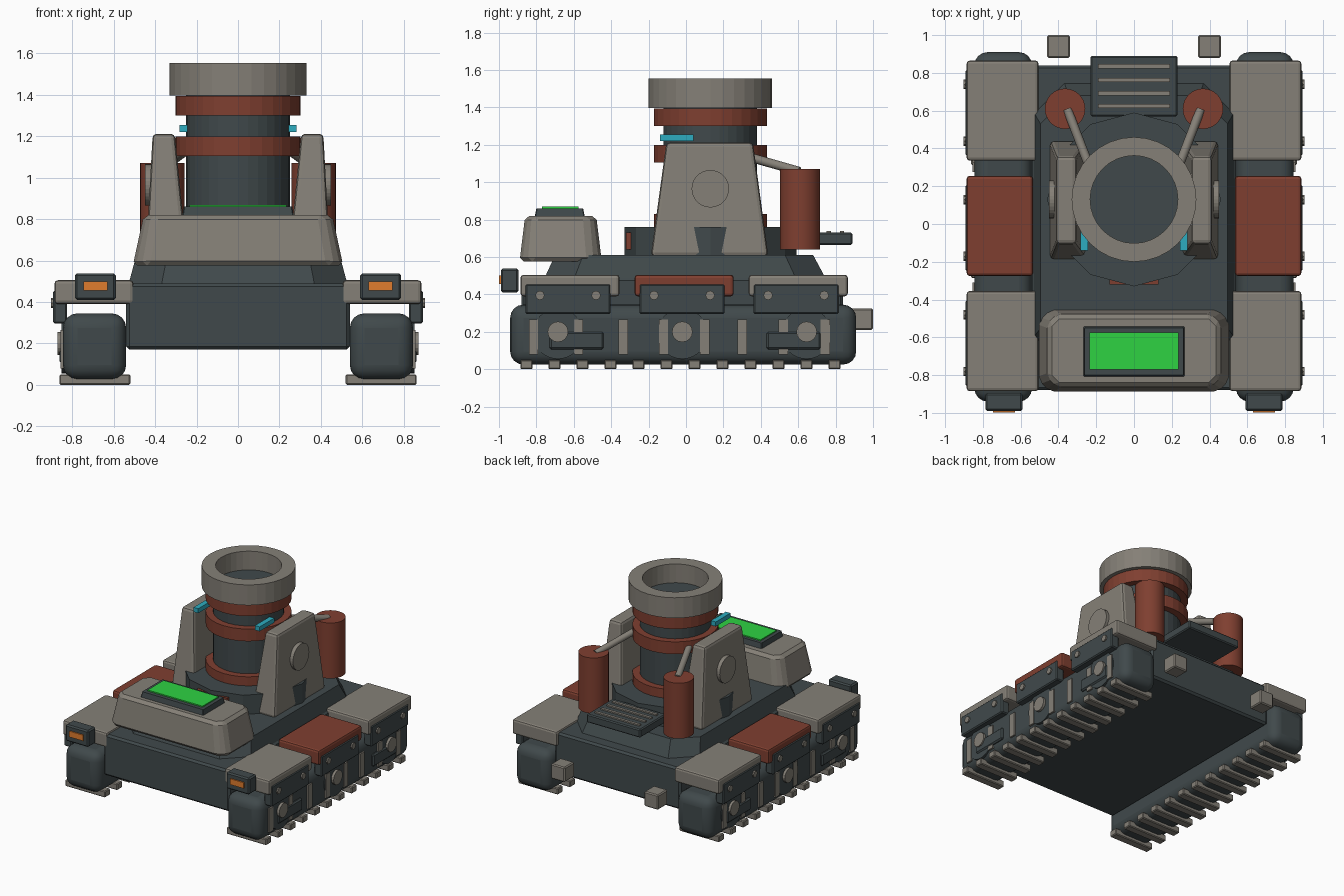
import bpy, bmesh, math
from mathutils import Vector, Matrix

if "Cube" in bpy.data.objects:
    bpy.data.objects.remove(bpy.data.objects["Cube"])


def make_mat(name, rgb):
    m = bpy.data.materials.new(name)
    lin = [((c / 255 + 0.055) / 1.055) ** 2.4 for c in rgb]
    m.diffuse_color = (*lin, 1)
    m.use_nodes = True
    m.node_tree.nodes["Principled BSDF"].inputs["Base Color"].default_value = m.diffuse_color
    return m


GRAY = make_mat("warm_gray", (133, 128, 119))
DARK = make_mat("dark_slate", (64, 73, 75))
RED = make_mat("rust_red", (127, 63, 48))
GREEN = make_mat("screen_green", (46, 210, 66))
CYAN = make_mat("cyan", (45, 172, 192))
ORANGE = make_mat("lamp_orange", (224, 124, 45))


def finish(bm, name, mat, bevel=0, seg=1, smooth=False):
    bmesh.ops.recalc_face_normals(bm, faces=bm.faces)
    me = bpy.data.meshes.new(name)
    bm.to_mesh(me)
    bm.free()
    me.materials.append(mat)
    ob = bpy.data.objects.new(name, me)
    bpy.context.collection.objects.link(ob)
    if bevel:
        b = ob.modifiers.new("bevel", 'BEVEL')
        b.width, b.segments, b.limit_method = bevel, seg, 'ANGLE'
    if smooth:
        bpy.context.view_layer.objects.active = ob
        ob.select_set(True)
        bpy.ops.object.shade_smooth_by_angle(angle=math.radians(35))
        ob.select_set(False)
    return ob


def loft(name, low, high, mat, **kw):
    """Solid between two matching point loops."""
    bm = bmesh.new()
    a = [bm.verts.new(p) for p in low]
    b = [bm.verts.new(p) for p in high]
    n = len(a)
    bm.faces.new(a)
    bm.faces.new(b)
    for i in range(n):
        j = (i + 1) % n
        bm.faces.new((a[i], a[j], b[j], b[i]))
    return finish(bm, name, mat, **kw)


def box(name, x, y, z, mat, side=1, **kw):
    def ring(h):
        return [(side * x[i], y[j], h) for i, j in ((0, 0), (1, 0), (1, 1), (0, 1))]
    return loft(name, ring(z[0]), ring(z[1]), mat, **kw)


def rod(name, p, q, r, mat, sides=32, **kw):
    """Cylinder from p to q."""
    p, q = Vector(p), Vector(q)
    bm = bmesh.new()
    rot = (q - p).to_track_quat('Z', 'Y').to_matrix().to_4x4()
    bmesh.ops.create_cone(bm, cap_ends=True, segments=sides, radius1=r, radius2=r,
                          depth=(q - p).length,
                          matrix=Matrix.Translation((p + q) / 2) @ rot)
    return finish(bm, name, mat, **kw)


def octagon(x, y0, y1, c, z):
    return [(-x + c, y0, z), (x - c, y0, z), (x, y0 + c, z), (x, y1 - c, z),
            (x - c, y1, z), (-x + c, y1, z), (-x, y1 - c, z), (-x, y0 + c, z)]


CY = 0.13  # barrel axis

# Hull and deck
box("hull", (-0.54, 0.54), (-0.88, 0.84), (0.17, 0.49), DARK, bevel=0.015)
loft("deck", octagon(0.53, -0.76, 0.75, 0.16, 0.48),
     octagon(0.495, -0.70, 0.68, 0.15, 0.61), DARK)

# Front console and screen
loft("console", octagon(0.508, -0.89, -0.45, 0.06, 0.575),
     octagon(0.455, -0.86, -0.48, 0.05, 0.82), GRAY, bevel=0.022)
loft("screen_frame", octagon(0.27, -0.81, -0.54, 0.005, 0.81),
     octagon(0.262, -0.80, -0.55, 0.005, 0.86), DARK)
box("screen", (-0.235, 0.235), (-0.77, -0.575), (0.86, 0.869), GREEN)

# Turntable, front plate and barrel
ring12 = [(0.46 * math.sin(k * math.pi / 6), CY - 0.46 * math.cos(k * math.pi / 6))
          for k in range(12)]
loft("turntable", [(x, y, 0.60) for x, y in ring12],
     [(x, y, 0.76) for x, y in ring12], DARK)
box("turntable_plate", (-0.13, 0.13), (-0.32, -0.26), (0.64, 0.73), RED)
rod("barrel", (0, CY, 0.70), (0, CY, 1.41), 0.25, DARK)
for z0, z1 in ((0.74, 0.83), (1.105, 1.20), (1.30, 1.395)):
    rod("barrel_band", (0, CY, z0), (0, CY, z1), 0.302, RED)

# Open muzzle ring
bm = bmesh.new()
loops = []
for r, z in ((0.33, 1.397), (0.33, 1.555), (0.232, 1.555), (0.232, 1.397)):
    loops.append([bm.verts.new((r * math.cos(k * math.pi / 16),
                                CY + r * math.sin(k * math.pi / 16), z))
                  for k in range(32)])
for i in range(4):
    a, b = loops[i], loops[(i + 1) % 4]
    for k in range(32):
        j = (k + 1) % 32
        bm.faces.new((a[k], a[j], b[j], b[k]))
finish(bm, "muzzle", GRAY)

# Rear vent
box("vent", (-0.23, 0.23), (0.57, 0.89), (0.665, 0.73), DARK, bevel=0.008)
for y in (0.625, 0.692, 0.763, 0.835):
    box("vent_slat", (-0.19, 0.19), (y - 0.011, y + 0.011), (0.725, 0.74), GRAY)

for s in (-1, 1):
    # Barrel support arm with pivot disc and sight
    arm_low = [(s * 0.245, -0.188), (s * 0.445, -0.188), (s * 0.445, 0.44), (s * 0.245, 0.44)]
    arm_top = [(s * 0.305, -0.105), (s * 0.412, -0.105), (s * 0.412, 0.358), (s * 0.305, 0.358)]
    loft("support_arm", [(x, y, 0.605) for x, y in arm_low],
         [(x, y, 1.212) for x, y in arm_top], GRAY, bevel=0.02, seg=2)
    rod("pivot_disc", (s * 0.36, CY, 0.965), (s * 0.45, CY, 0.965), 0.10, GRAY)
    box("sight", (0.243, 0.283), (-0.14, 0.04), (1.22, 1.255), CYAN, s)

    # Rear tank and hose
    rod("tank", (s * 0.365, 0.61, 0.64), (s * 0.365, 0.61, 1.07), 0.107, RED, smooth=True)
    rod("tank_pipe", (s * 0.352, 0.605, 1.058), (s * 0.235, 0.30, 1.145), 0.024, GRAY,
        sides=12, smooth=True)

    # Track body and ground pads
    box("track", (0.54, 0.845), (-0.94, 0.91), (0.025, 0.345), DARK, s,
        bevel=0.07, seg=4, smooth=True)
    for k in range(12):
        y = -0.853 + k * 0.1497
        box("track_pad", (0.52, 0.862), (y - 0.032, y + 0.032), (0, 0.05), GRAY, s, bevel=0.006)
    for y in (-0.815, -0.575, -0.335, -0.12, 0.10, 0.30, 0.52, 0.745):
        box("track_rib", (0.82, 0.856), (y - 0.025, y + 0.025), (0.08, 0.265), GRAY, s)

    # Wheels, hubs and side boxes
    for y in (-0.685, -0.02, 0.645):
        rod("wheel", (s * 0.78, y, 0.19), (s * 0.852, y, 0.19), 0.135, DARK)
        rod("hub", (s * 0.80, y, 0.20), (s * 0.872, y, 0.20), 0.055, GRAY, sides=16)
    for y in (-0.585, 0.575):
        box("side_box", (0.80, 0.862), (y - 0.145, y + 0.145), (0.105, 0.20), DARK, s, bevel=0.01)

    # Fenders, skirts and bolts
    for y, mat, x0 in ((-0.62, GRAY, 0.505), (-0.01, RED, 0.535), (0.60, GRAY, 0.505)):
        box("fender", (x0, 0.886), (y - 0.265, y + 0.265), (0.39, 0.505), mat, s,
            bevel=0.016, seg=2)
        c = y - 0.011
        box("skirt", (0.825, 0.892), (c - 0.228, c + 0.228), (0.295, 0.455), DARK, s, bevel=0.008)
        for d in (-0.15, 0.15):
            rod("bolt", (s * 0.88, c + d, 0.395), (s * 0.903, c + d, 0.395), 0.025, GRAY, sides=8)

    # Headlight and rear block
    box("headlight", (0.59, 0.787), (-0.99, -0.895), (0.41, 0.538), DARK, s, bevel=0.01)
    box("lamp", (0.63, 0.747), (-0.999, -0.99), (0.455, 0.50), ORANGE, s)
    box("rear_block", (0.34, 0.46), (0.88, 1.0), (0.21, 0.325), GRAY, s, bevel=0.008)
